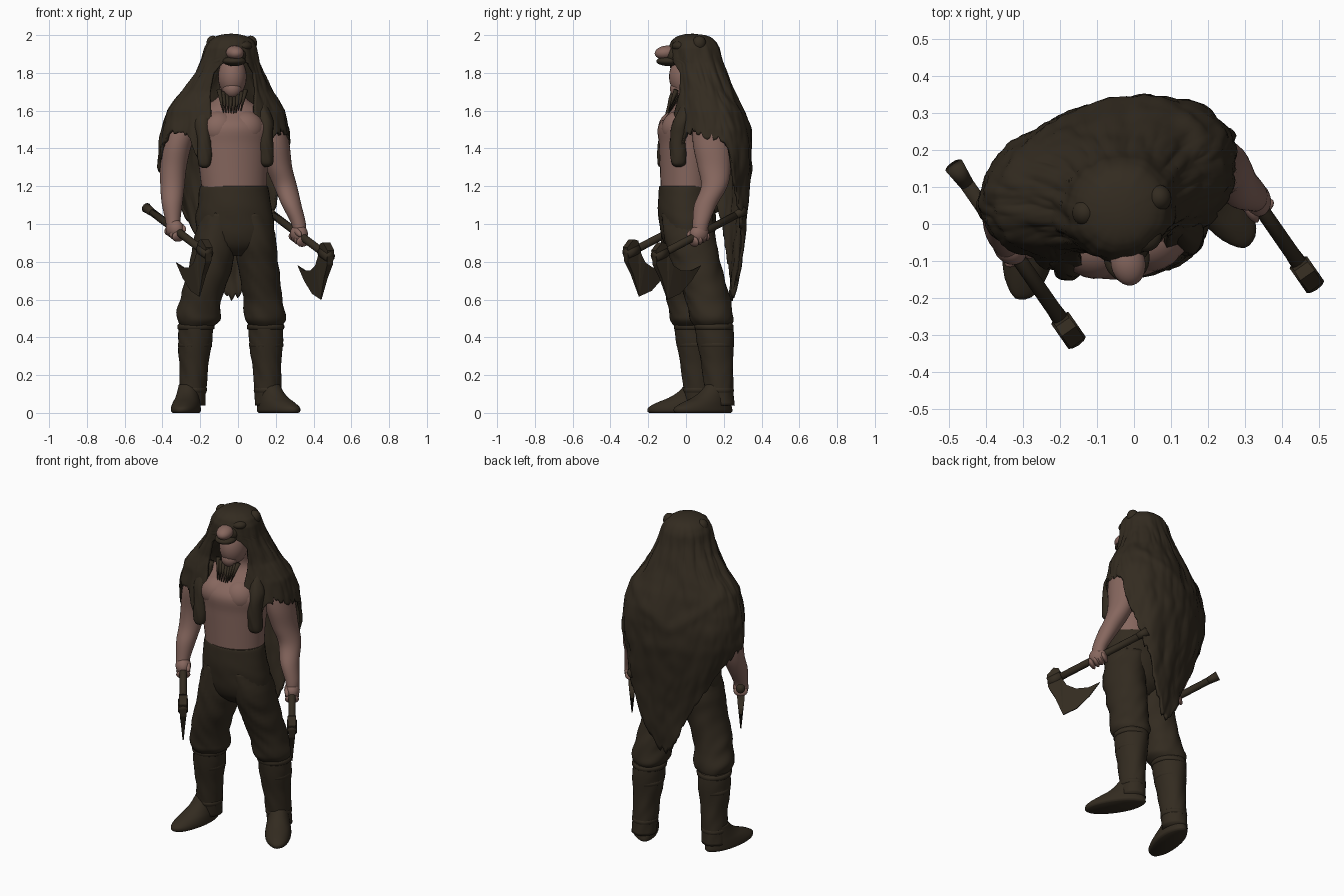
import bpy, bmesh, math, random
from mathutils import Vector, Matrix, noise

random.seed(4)
if "Cube" in bpy.data.objects:
    bpy.data.objects.remove(bpy.data.objects["Cube"], do_unlink=True)


def material(name, rgb):
    m = bpy.data.materials.new(name)
    m.use_nodes = True
    m.diffuse_color = (*rgb, 1)
    bsdf = m.node_tree.nodes["Principled BSDF"]
    bsdf.inputs["Base Color"].default_value = (*rgb, 1)
    bsdf.inputs["Roughness"].default_value = 0.9
    return m


DARK = material("dark_brown", (0.033, 0.0242, 0.0145))
SKIN = material("skin", (0.24, 0.135, 0.112))
TWIST = math.radians(10)


def finish(name, bm, mat, smooth=True):
    bmesh.ops.remove_doubles(bm, verts=bm.verts, dist=0.0002)
    bmesh.ops.recalc_face_normals(bm, faces=bm.faces)
    mesh = bpy.data.meshes.new(name)
    bm.to_mesh(mesh)
    bm.free()
    for p in mesh.polygons:
        p.use_smooth = smooth
    mesh.materials.append(mat)
    ob = bpy.data.objects.new(name, mesh)
    bpy.context.collection.objects.link(ob)
    return ob


def catmull(rows, t):
    i = min(int(t), len(rows) - 2)
    f = t - i
    a, b, c, d = (rows[max(0, min(len(rows) - 1, k))] for k in range(i - 1, i + 3))
    return [q + 0.5 * f * (r - p + f * (2 * p - 5 * q + 4 * r - s + f * (3 * (q - r) + s - p)))
            for p, q, r, s in zip(a, b, c, d)]


def loft(name, rows, mat, tilt=0.0, rough=0.0, steps=5, sides=32):
    """Stack of ellipses: rows of z, centre x, centre y, radius x, radius y."""
    bm = bmesh.new()
    rot = Matrix.Rotation(tilt, 3, 'Z')
    rings = []
    for k in range((len(rows) - 1) * steps + 1):
        z, cx, cy, rx, ry = catmull(rows, k / steps)
        ring = []
        for j in range(sides):
            a = math.tau * j / sides
            d = Vector((math.cos(a), math.sin(a), 0))
            g = 1 + rough * noise.noise(Vector((d.x * 1.3, d.y * 1.3, z * 14 + d.x * 2)))
            ring.append(bm.verts.new(rot @ Vector((rx * d.x * g, ry * d.y * g, 0)) + Vector((cx, cy, z))))
        rings.append(ring)
    for lo, hi in zip(rings, rings[1:]):
        for j in range(sides):
            n = (j + 1) % sides
            bm.faces.new((lo[j], lo[n], hi[n], hi[j]))
    bm.faces.new(rings[0])
    bm.faces.new(rings[-1])
    return finish(name, bm, mat)


def blob(name, centre, radii, mat, rot=(0, 0, 0)):
    bm = bmesh.new()
    bmesh.ops.create_uvsphere(bm, u_segments=24, v_segments=14, radius=1)
    turn = Matrix.Rotation(rot[2], 4, 'Z') @ Matrix.Rotation(rot[0], 4, 'X')
    bm.transform(Matrix.Translation(centre) @ turn @ Matrix.Diagonal((*radii, 1)))
    return finish(name, bm, mat)


def rod(name, a, b, r1, r2, mat, sides=14):
    a, b = Vector(a), Vector(b)
    bm = bmesh.new()
    bmesh.ops.create_cone(bm, cap_ends=True, segments=sides, radius1=r1, radius2=r2, depth=(b - a).length)
    turn = (b - a).to_track_quat('Z', 'Y').to_matrix().to_4x4()
    bm.transform(Matrix.Translation((a + b) / 2) @ turn)
    return finish(name, bm, mat)


def lookup(table, x):
    for p, q in zip(table, table[1:]):
        if x <= q[0]:
            f = max(0, (x - p[0]) / (q[0] - p[0]))
            return [a + (b - a) * f for a, b in zip(p, q)]
    return list(table[-1])


# Torso and chest
loft("torso", [(1.17, -.02, 0, .172, .132), (1.3, -.025, 0, .183, .137), (1.42, -.03, .008, .198, .15),
               (1.52, -.03, .015, .21, .16), (1.6, -.04, .045, .18, .125), (1.67, -.035, .04, .075, .08),
               (1.76, -.035, .03, .065, .07)], SKIN, TWIST)
for side, x, y in (("right", -.1, -.055), ("left", .04, -.037)):
    blob(side + "_chest_muscle", (x, y, 1.505), (.1, .093, .095), SKIN, (0, 0, TWIST))

# Face and beard
blob("face", (-.03, 0, 1.78), (.076, .09, .11), SKIN)
blob("chin", (-.03, -.035, 1.715), (.05, .05, .05), SKIN)
for k in range(8):
    t = k / 3.5 - 1
    rod("beard_strand", (-.03 + .07 * t, -.052, 1.665 + .045 * abs(t)),
        (-.03 + .045 * t, -.092, 1.575 + .03 * random.random()), .014, .002, DARK, 8)

# Trousers
loft("trouser_hips", [(.83, -.013, .02, .07, .07), (.88, -.013, .015, .17, .12), (.94, -.015, .01, .2, .142),
                      (1.02, -.017, .008, .207, .15), (1.1, -.02, 0, .195, .148), (1.19, -.02, 0, .181, .143),
                      (1.2, -.02, 0, .172, .135)], DARK, 0, .03)
loft("right_trouser_leg", [(.46, -.22, .035, .09, .095), (.49, -.211, .03, .112, .11), (.53, -.21, .025, .117, .114),
                           (.6, -.197, .01, .11, .112), (.68, -.175, 0, .113, .115), (.8, -.138, 0, .117, .128),
                           (.92, -.122, .004, .113, .138), (1.06, -.1, .004, .1, .128)], DARK, 0, .08)
loft("left_trouser_leg", [(.46, .145, .145, .085, .095), (.49, .142, .14, .106, .114), (.53, .14, .132, .11, .118),
                          (.6, .132, .116, .104, .118), (.68, .12, .09, .105, .12), (.8, .105, .055, .11, .13),
                          (.92, .09, .022, .11, .138), (1.06, .068, .006, .1, .128)], DARK, 0, .08)

# Boots: shaft, strap rings and a foot turned outward
for side, knee, ankle, mid, turn in (("right", (-.222, .038), (-.242, .068), (-.276, -.03), -10),
                                     ("left", (.145, .147), (.16, .18), (.214, .09), 33)):
    def shaft(z, rx, ry):
        f = (.48 - z) / .42
        return (z, knee[0] + (ankle[0] - knee[0]) * f, knee[1] + (ankle[1] - knee[1]) * f, rx, ry)
    loft(side + "_boot_shaft", [shaft(.04, .07, .075), shaft(.15, .071, .077), shaft(.25, .077, .084),
                                shaft(.36, .089, .096), shaft(.43, .092, .1), shaft(.475, .092, .099)],
         DARK, 0, .06)
    for z, r in ((.455, .098), (.36, .09), (.12, .073)):
        loft(side + "_boot_strap", [shaft(z - .016, r - .01, r - .005), shaft(z - .01, r, r + .004),
                                    shaft(z + .01, r, r + .004), shaft(z + .016, r - .01, r - .005)], DARK, 0, .03, 2)
    t = math.radians(turn)

    def sole(z, back, rx, ry):
        return (z, mid[0] - math.sin(t) * back, mid[1] + math.cos(t) * back, rx, ry)
    loft(side + "_foot", [sole(0, 0, .064, .168), sole(.01, 0, .073, .178), sole(.03, .002, .073, .174),
                          sole(.055, .022, .069, .146), sole(.08, .05, .063, .112), sole(.11, .072, .058, .085),
                          sole(.15, .088, .052, .062)], DARK, t, .02, 4)

# Arms
loft("right_arm", [(.97, -.342, -.058, .036, .04), (1.02, -.345, -.045, .04, .043), (1.11, -.349, -.01, .055, .06),
                   (1.2, -.347, .03, .064, .066), (1.3, -.342, .05, .07, .075), (1.42, -.322, .055, .078, .088),
                   (1.53, -.28, .06, .085, .085), (1.58, -.24, .06, .05, .06)], SKIN)
loft("left_arm", [(.96, .327, .073, .034, .04), (1.01, .318, .08, .04, .045), (1.1, .284, .103, .052, .06),
                  (1.2, .251, .15, .062, .07), (1.3, .217, .15, .07, .088), (1.42, .195, .137, .078, .1),
                  (1.53, .17, .125, .08, .09), (1.58, .14, .11, .05, .06)], SKIN)

# Axes and fists; the blade hangs in the upright plane through the handle
AIM = Vector((.57, -.82, 0))
ACROSS = Vector((.82, .57, 0))
BLADE = [(.225, -.05, .022), (.255, -.042, .024), (.295, -.085, .022), (.288, -.16, .018), (.25, -.23, .012),
         (.205, -.345, .003), (.125, -.315, .003), (.05, -.245, .003), (-.01, -.165, .003), (.055, -.192, .008),
         (.125, -.192, .014), (.178, -.165, .02), (.205, -.12, .022)]
for side, hand, slide in (("right", Vector((-.335, -.06, .972)), .025), ("left", Vector((.323, .07, .945)), 0)):
    def spot(s, z, w=0.0):
        return hand + AIM * s + ACROSS * w + Vector((0, 0, z))

    def along(s, z, w=0.0):
        return spot(s + slide, z - .43 * slide, w)
    rod(side + "_axe_handle", along(-.27, .116), along(.28, -.12), .02, .021, DARK)
    rod(side + "_axe_pommel", along(-.29, .125), along(-.23, .099), .027, .02, DARK)
    rod(side + "_axe_socket", along(.215, -.092), along(.29, -.122), .03, .03, DARK, 10)
    bm = bmesh.new()
    faces = [[bm.verts.new(along(s, z, w * sign)) for s, z, w in BLADE] for sign in (1, -1)]
    for j in range(len(BLADE)):
        n = (j + 1) % len(BLADE)
        bm.faces.new((faces[0][j], faces[0][n], faces[1][n], faces[1][j]))
    caps = [bm.faces.new(f) for f in faces]
    bmesh.ops.triangulate(bm, faces=caps)
    finish(side + "_axe_blade", bm, DARK, False)
    heading = math.atan2(-AIM.x, AIM.y)
    blob(side + "_fist", spot(0, .003), (.044, .054, .05), SKIN, (-.4, 0, heading))
    for k in range(4):
        s = -.036 + .024 * k
        blob(side + "_finger", spot(s, -.022 - .43 * s), (.04, .016, .03), SKIN, (-.4, 0, heading))
    blob(side + "_thumb", spot(.03, .01, -.028 if side == "left" else .028), (.014, .035, .016),
         SKIN, (-.6, 0, heading))

# Fur cape with hood: height, centre x, centre y, radius x, radius y, half gap at the front
SHAPE = [(.6, 0, .078, .26, .165, 20), (.8, -.005, .086, .28, .182, 20), (1.0, -.03, .088, .3, .197, 20),
         (1.2, -.06, .094, .335, .212, 20), (1.3, -.068, .099, .353, .217, 20), (1.42, -.066, .103, .348, .213, 20),
         (1.5, -.066, .1, .338, .203, 20), (1.6, -.065, .09, .308, .184, 22), (1.65, -.062, .083, .272, .17, 26),
         (1.7, -.057, .077, .23, .159, 32), (1.8, -.046, .06, .175, .143, 38), (1.85, -.043, .052, .155, .135, 26),
         (1.88, -.04, .048, .146, .132, 0), (1.93, -.038, .043, .134, .127, 0), (1.965, -.036, .04, .115, .11, 0),
         (1.985, -.036, .038, .085, .086, 0), (1.996, -.036, .036, .045, .05, 0), (2.0, -.036, .035, 0, 0, 0)]
FRONT_HEM = [(140, 1.5), (157, 1.46), (164, 1.36), (172, 1.33), (180, 1.36)]
HEM = {-1: [(0, .6), (9, .64), (22, .76), (40, .96), (60, 1.13), (80, 1.25), (96, 1.3), (108, 1.39), (122, 1.46)],
       1: [(0, .6), (10, .63), (24, .73), (42, .92), (60, 1.08), (78, 1.26), (92, 1.45), (118, 1.46)]}
COLS, ROWS = 128, 64
spin = Matrix.Rotation(math.radians(12), 3, 'Z')
bm = bmesh.new()
grid = []
for i in range(COLS + 1):
    u = 2 * i / COLS - 1
    hem = lookup(HEM[1 if u > 0 else -1] + FRONT_HEM, abs(u) * 180)[1]
    tatter = .02 * random.uniform(-1, 1) if abs(u) < .85 else 0
    column = []
    for k in range(ROWS + 1):
        z = 2.0 + (hem - 2.0) * (k / ROWS) ** 1.25 + tatter * (k / ROWS) ** 12
        _, cx, cy, rx, ry, gap = lookup(SHAPE, z)
        a = u * math.radians(180 - gap)
        d = Vector((math.sin(a), math.cos(a), 0))
        # shaggy lumps, a fuller left shoulder blade and a folded crease running down the back
        bump = .012 * noise.noise(Vector((d.x * 4, d.y * 4, z * 5))) * min(1, (2 - z) * 8)
        bump += .006 * noise.noise(Vector((d.x * 12, d.y * 12, z * 12))) * min(1, (2 - z) * 4)
        if u > 0:
            bump += .05 * max(0, d.x * d.y) * min(1, (2 - z) * 2)
        if abs(a) < 1.2:
            bump += .008 * math.exp(-((z - 1.42 - .2 * abs(a)) / .035) ** 2)
        column.append(bm.verts.new(spin @ Vector((d.x * (rx + bump), d.y * (ry + bump), 0)) + Vector((cx, cy, z))))
    grid.append(column)
for p, q in zip(grid, grid[1:]):
    for k in range(ROWS):
        bm.faces.new((p[k], p[k + 1], q[k + 1], q[k]))
cape = finish("fur_cape", bm, DARK)
thick = cape.modifiers.new("thickness", 'SOLIDIFY')
thick.thickness = .016
thick.offset = 0

# Paws hanging from the cape front
loft("right_cape_paw", [(1.297, -.178, -.122, .012, .01), (1.315, -.178, -.122, .034, .027),
                        (1.37, -.176, -.122, .039, .03), (1.45, -.18, -.113, .036, .032),
                        (1.55, -.185, -.085, .044, .036), (1.66, -.165, -.035, .02, .02)], DARK, TWIST, .15)
loft("left_cape_paw", [(1.302, .15, -.04, .014, .014), (1.32, .15, -.04, .038, .036),
                       (1.37, .148, -.04, .042, .043), (1.45, .143, -.04, .042, .045),
                       (1.55, .14, -.022, .045, .042), (1.66, .115, .015, .02, .02)], DARK, TWIST, .15)

# Beast head on the hood
for side, x, y in (("right", -.133, .03), ("left", .067, .07)):
    blob(side + "_ear", (x, y, 1.957), (.034, .036, .04), DARK, (0, 0, TWIST))
for side, x in (("right", -.08), ("left", .03)):
    blob(side + "_brow", (x, -.03, 1.942), (.045, .045, .028), DARK, (0, 0, TWIST))
blob("muzzle", (-.023, -.055, 1.892), (.068, .06, .055), DARK, (0, 0, TWIST))
blob("muzzle_lip", (-.02, -.09, 1.862), (.062, .068, .026), DARK, (0, 0, TWIST))
blob("beast_nose", (-.016, -.105, 1.907), (.047, .062, .037), SKIN, (.1, 0, TWIST))
